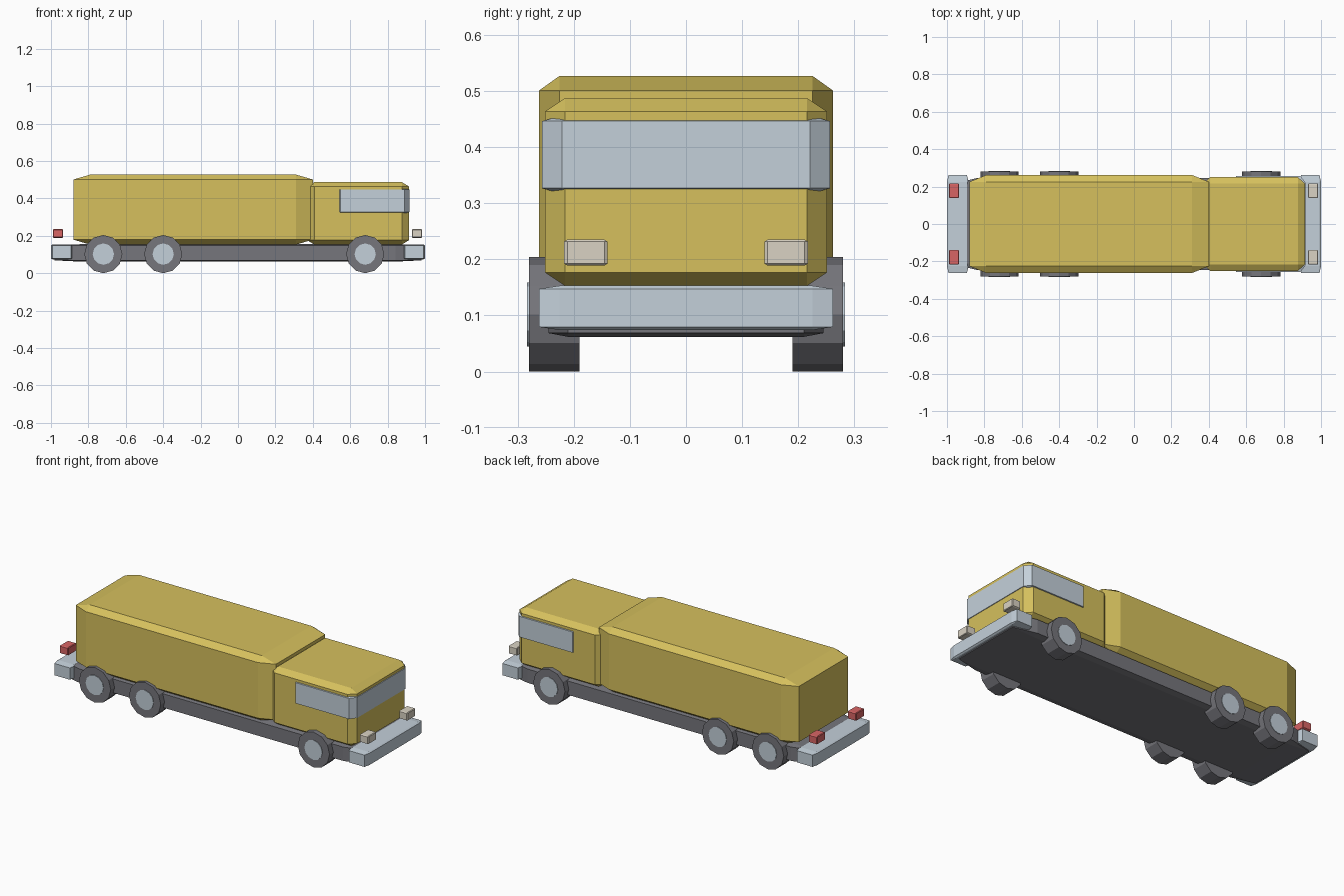
import bpy
import bmesh
from math import pi
from mathutils import Matrix, Vector

cube = bpy.data.objects.get("Cube")
if cube:
    bpy.data.objects.remove(cube)


def material(name, r, g, b):
    mat = bpy.data.materials.new(name)
    mat.use_nodes = True
    mat.diffuse_color = (r, g, b, 1)
    mat.node_tree.nodes["Principled BSDF"].inputs["Base Color"].default_value = (r, g, b, 1)
    return mat


yellow = material("mustard yellow", 0.67, 0.53, 0.11)
pale = material("pale blue grey", 0.55, 0.63, 0.70)
grey = material("dark grey", 0.18, 0.18, 0.20)
cream = material("cream", 0.70, 0.65, 0.55)
red = material("red", 0.69, 0.13, 0.13)


def add_object(name, bm, mat):
    mesh = bpy.data.meshes.new(name)
    bm.to_mesh(mesh)
    bm.free()
    mesh.materials.append(mat)
    obj = bpy.data.objects.new(name, mesh)
    bpy.context.collection.objects.link(obj)
    return obj


def chamfered_box(name, mat, low, high):
    """Chamfer a cube first, then stretch it, so the chamfers stretch too."""
    low, high = Vector(low), Vector(high)
    bm = bmesh.new()
    bmesh.ops.create_cube(bm, size=2)
    bmesh.ops.bevel(bm, geom=bm.edges[:], offset=0.14, segments=1,
                    affect='EDGES', profile=0.5)
    bmesh.ops.scale(bm, vec=(high - low) / 2, verts=bm.verts)
    bmesh.ops.translate(bm, vec=(low + high) / 2, verts=bm.verts)
    return add_object(name, bm, mat)


def disc(name, mat, x, side, radius, inner, outer, sides):
    """Cylinder lying across the vehicle, between two distances from its middle."""
    bm = bmesh.new()
    bmesh.ops.create_cone(bm, cap_ends=True, segments=sides, radius1=radius,
                          radius2=radius, depth=outer - inner)
    # turn so that a corner points straight down
    bmesh.ops.rotate(bm, matrix=Matrix.Rotation(pi / 2, 3, 'X'), verts=bm.verts)
    bmesh.ops.translate(bm, vec=(x, side * (inner + outer) / 2, 0.102), verts=bm.verts)
    return add_object(name, bm, mat)


# Body, cab and chassis
chamfered_box("cargo_body", yellow, (-0.88, -0.262, 0.153), (0.40, 0.262, 0.527))
chamfered_box("cab", yellow, (0.37, -0.251, 0.153), (0.914, 0.251, 0.487))
chamfered_box("chassis", grey, (-0.98, -0.245, 0.062), (0.98, 0.245, 0.155))

# Wraparound glass
chamfered_box("cab_windows", pale, (0.52, -0.257, 0.317), (0.917, 0.257, 0.456))

# Bumpers
chamfered_box("front_bumper", pale, (0.885, -0.262, 0.074), (1.0, 0.262, 0.153))
chamfered_box("rear_bumper", pale, (-1.0, -0.262, 0.074), (-0.885, 0.262, 0.153))

for side, word in ((1, "left"), (-1, "right")):
    # Lamps
    y0, y1 = sorted((side * 0.14, side * 0.217))
    chamfered_box(f"headlight_{word}", cream, (0.93, y0, 0.189), (0.985, y1, 0.235))
    chamfered_box(f"tail_light_{word}", red, (-0.99, y0, 0.189), (-0.935, y1, 0.235))
    # Wheels
    for x, place in ((0.68, "front"), (-0.40, "middle"), (-0.72, "rear")):
        disc(f"{place}_tyre_{word}", grey, x, side, 0.102, 0.19, 0.28, 12)
        disc(f"{place}_hub_{word}", pale, x, side, 0.057, 0.20, 0.283, 12)
